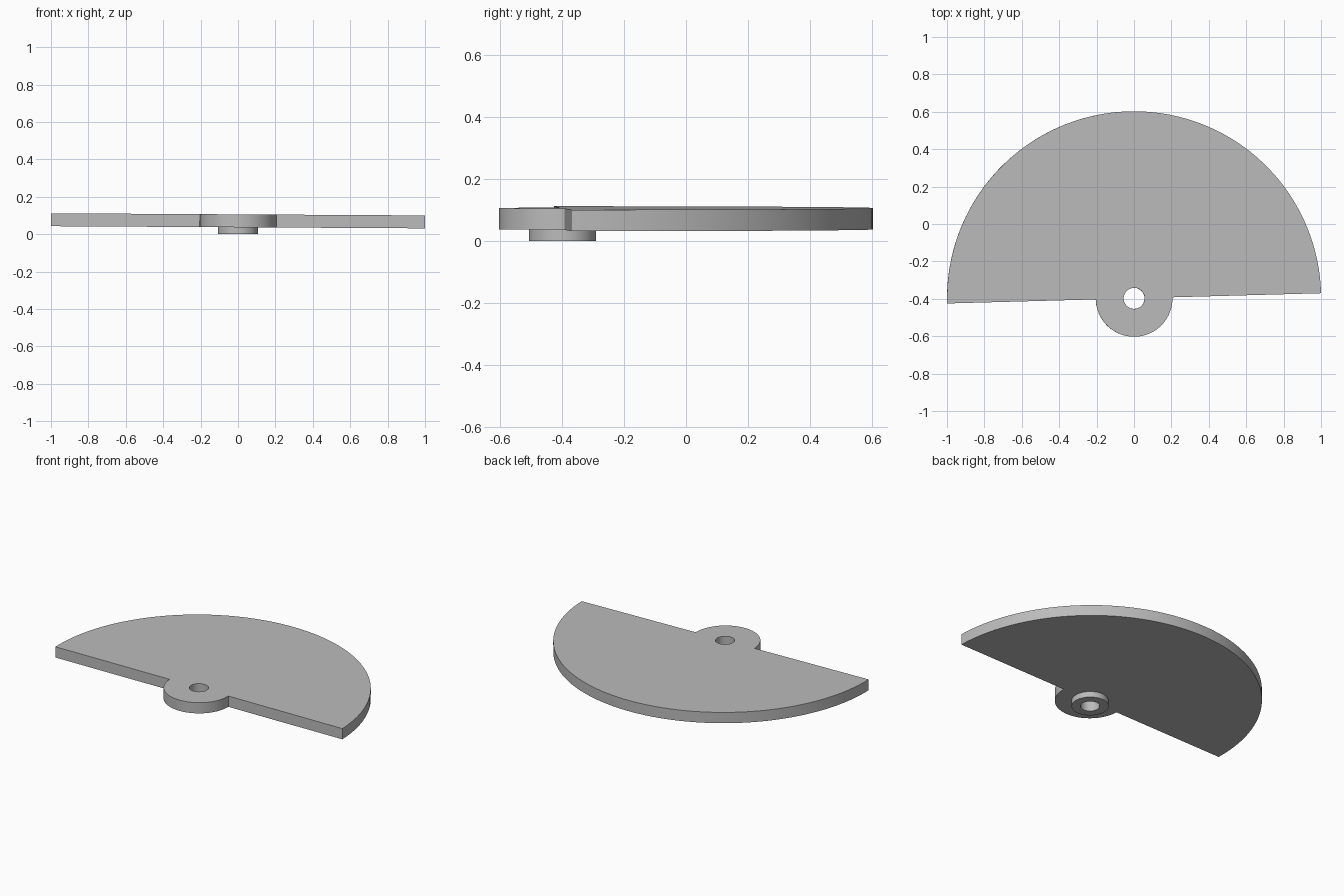
import bpy
import bmesh
from math import cos, sin, pi, radians
from mathutils import Matrix

cube = bpy.data.objects.get("Cube")
if cube:
    bpy.data.objects.remove(cube, do_unlink=True)

HOLE, COLLAR, HUB, RIM = 0.056, 0.108, 0.205, 1.0
FOOT, LOW, HIGH = 0.0006, 0.037, 0.106
SEGMENTS = 144
HALF = SEGMENTS // 2

steel = bpy.data.materials.new("plain grey")
steel.use_nodes = True
grey = (0.5, 0.5, 0.5, 1)
steel.diffuse_color = grey
steel.node_tree.nodes["Principled BSDF"].inputs["Base Color"].default_value = grey

bm = bmesh.new()


def ring(radius, z):
    """Full circle of vertices."""
    return [bm.verts.new((radius * cos(2 * pi * i / SEGMENTS),
                          radius * sin(2 * pi * i / SEGMENTS), z))
            for i in range(SEGMENTS)]


def band(a, b, start=0, end=SEGMENTS):
    """Faces joining two rings over a range of segments."""
    for i in range(start, end):
        j = (i + 1) % SEGMENTS
        bm.faces.new((a[i], a[j], b[j], b[i]))


bore_foot, collar_foot = ring(HOLE, FOOT), ring(COLLAR, FOOT)
collar_low, hub_low, rim_low = (ring(r, LOW) for r in (COLLAR, HUB, RIM))
bore_high, hub_high, rim_high = (ring(r, HIGH) for r in (HOLE, HUB, RIM))

# Bore and the short collar below the hub
band(bore_high, bore_foot)
band(bore_foot, collar_foot)
band(collar_foot, collar_low)

# Round hub, its wall exposed only on the front half
band(collar_low, hub_low)
band(hub_high, bore_high)
band(hub_low, hub_high, HALF, SEGMENTS)

# Half disc: underside, curved rim, top and the two straight edges
band(hub_low, rim_low, 0, HALF)
band(rim_low, rim_high, 0, HALF)
band(rim_high, hub_high, 0, HALF)
for i in (0, HALF):
    bm.faces.new((hub_low[i], rim_low[i], rim_high[i], hub_high[i]))

bmesh.ops.delete(bm, geom=[v for v in bm.verts if not v.link_faces], context='VERTS')
bmesh.ops.recalc_face_normals(bm, faces=bm.faces)

# Slight turn and tilt of the whole part
tilt = Matrix.Rotation(radians(0.33), 4, 'Y') @ Matrix.Rotation(radians(1.57), 4, 'Z')
bmesh.ops.transform(bm, verts=bm.verts, matrix=Matrix.Translation((0, -0.3975, 0)) @ tilt)

mesh = bpy.data.meshes.new("half_disc_plate")
bm.to_mesh(mesh)
bm.free()
mesh.materials.append(steel)
plate = bpy.data.objects.new("half_disc_plate", mesh)
bpy.context.collection.objects.link(plate)
bpy.context.view_layer.objects.active = plate
plate.select_set(True)
bpy.ops.object.shade_smooth_by_angle(angle=radians(30))
